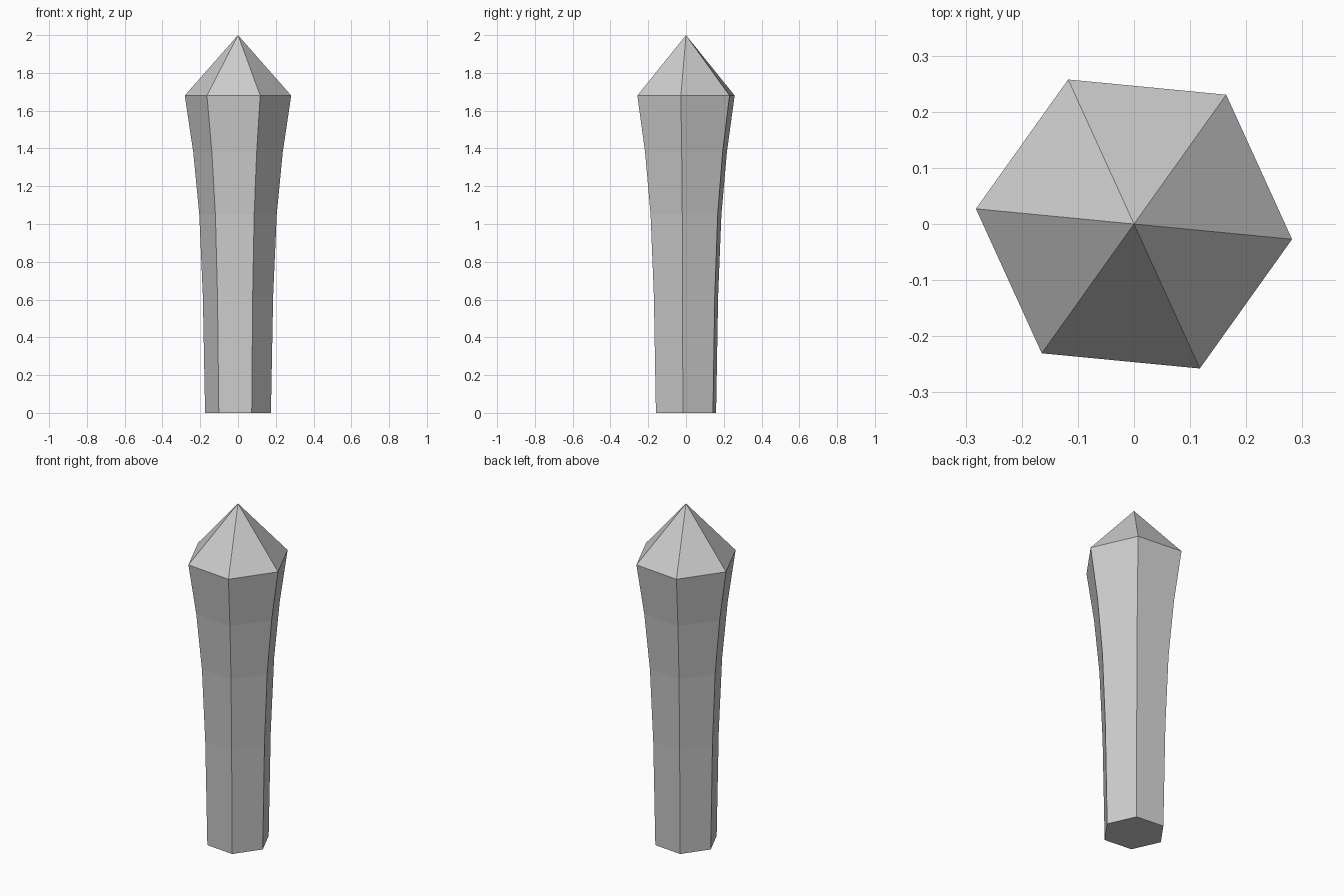
import bpy
import bmesh
import math

cube = bpy.data.objects.get("Cube")
if cube:
    bpy.data.objects.remove(cube, do_unlink=True)

SIDES = 6
TWIST = math.radians(-5.5)
TIP_HEIGHT = 2.0
# Flared shaft profile: (radius, height)
PROFILE = [(0.175, 0.0), (0.187, 0.62), (0.206, 1.05), (0.238, 1.38), (0.283, 1.68)]

# Single stone colour
stone = bpy.data.materials.new("light_grey_stone")
stone.use_nodes = True
colour = (0.61, 0.61, 0.61, 1.0)
stone.diffuse_color = colour
stone.node_tree.nodes["Principled BSDF"].inputs["Base Color"].default_value = colour


def add_ring(bm, radius, height):
    angles = [TWIST + math.tau * i / SIDES for i in range(SIDES)]
    return [bm.verts.new((radius * math.cos(a), radius * math.sin(a), height)) for a in angles]


bm = bmesh.new()
rings = [add_ring(bm, r, z) for r, z in PROFILE]

# Flat base
bm.faces.new(reversed(rings[0]))

# Shaft walls
for low, high in zip(rings, rings[1:]):
    for i in range(SIDES):
        j = (i + 1) % SIDES
        bm.faces.new((low[i], low[j], high[j], high[i]))

# Pointed cap
tip = bm.verts.new((0, 0, TIP_HEIGHT))
for i in range(SIDES):
    bm.faces.new((rings[-1][i], rings[-1][(i + 1) % SIDES], tip))

bmesh.ops.recalc_face_normals(bm, faces=bm.faces)
mesh = bpy.data.meshes.new("crystal_pillar")
bm.to_mesh(mesh)
bm.free()
mesh.materials.append(stone)
pillar = bpy.data.objects.new("crystal_pillar", mesh)
bpy.context.collection.objects.link(pillar)
